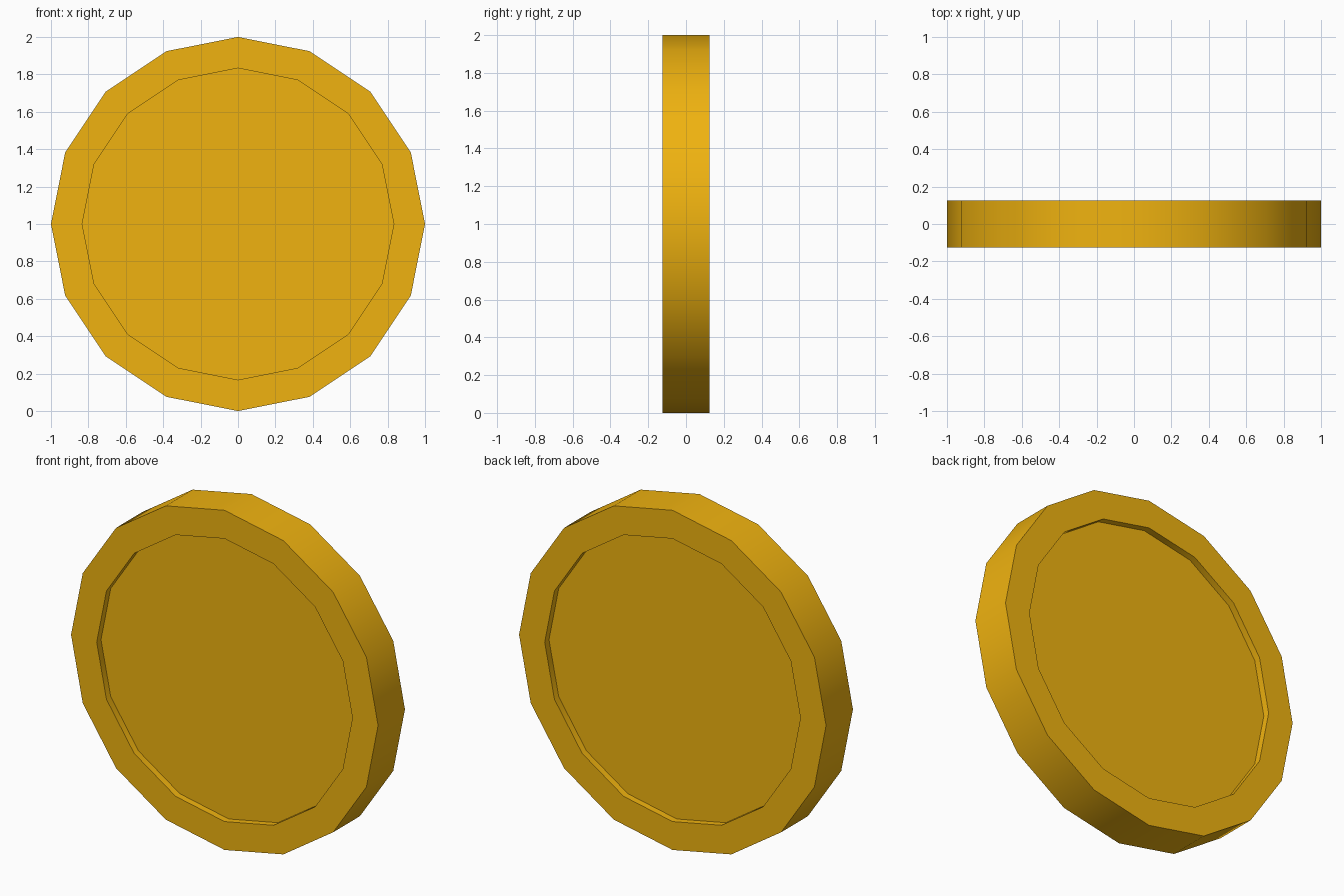
import bpy, bmesh
from math import pi, cos
from mathutils import Matrix

if "Cube" in bpy.data.objects:
    bpy.data.objects.remove(bpy.data.objects["Cube"])

SIDES = 16
RADIUS, THICKNESS = 1.0, 0.25
INNER_RADIUS, RECESS = 0.833, 0.04

# Coin disc: 16-sided, standing on its edge
bm = bmesh.new()
bmesh.ops.create_cone(bm, cap_ends=True, cap_tris=False, segments=SIDES,
                      radius1=RADIUS, radius2=RADIUS, depth=THICKNESS)

# Recessed face inside a raised rim on both sides
caps = [f for f in bm.faces if len(f.verts) == SIDES]
bmesh.ops.inset_individual(bm, faces=caps, use_even_offset=True,
                           thickness=(RADIUS - INNER_RADIUS) * cos(pi / SIDES))
for f in caps:
    step = f.normal * RECESS
    floor = bmesh.ops.extrude_discrete_faces(bm, faces=[f])["faces"][0]
    bmesh.ops.translate(bm, verts=floor.verts, vec=-step)

bmesh.ops.transform(bm, verts=bm.verts,
                    matrix=Matrix.Translation((0, 0, RADIUS)) @ Matrix.Rotation(pi / 2, 4, 'X'))
bmesh.ops.recalc_face_normals(bm, faces=bm.faces)
mesh = bpy.data.meshes.new("coin")
bm.to_mesh(mesh)
bm.free()
coin = bpy.data.objects.new("coin", mesh)
bpy.context.collection.objects.link(coin)

# Gold colour
gold = bpy.data.materials.new("gold")
gold.diffuse_color = (0.87, 0.45, 0.005, 1)
gold.use_nodes = True
gold.node_tree.nodes["Principled BSDF"].inputs["Base Color"].default_value = gold.diffuse_color
mesh.materials.append(gold)

# Smooth rim with crisp edges
bpy.context.view_layer.objects.active = coin
coin.select_set(True)
bpy.ops.object.shade_smooth_by_angle(angle=pi / 6)
